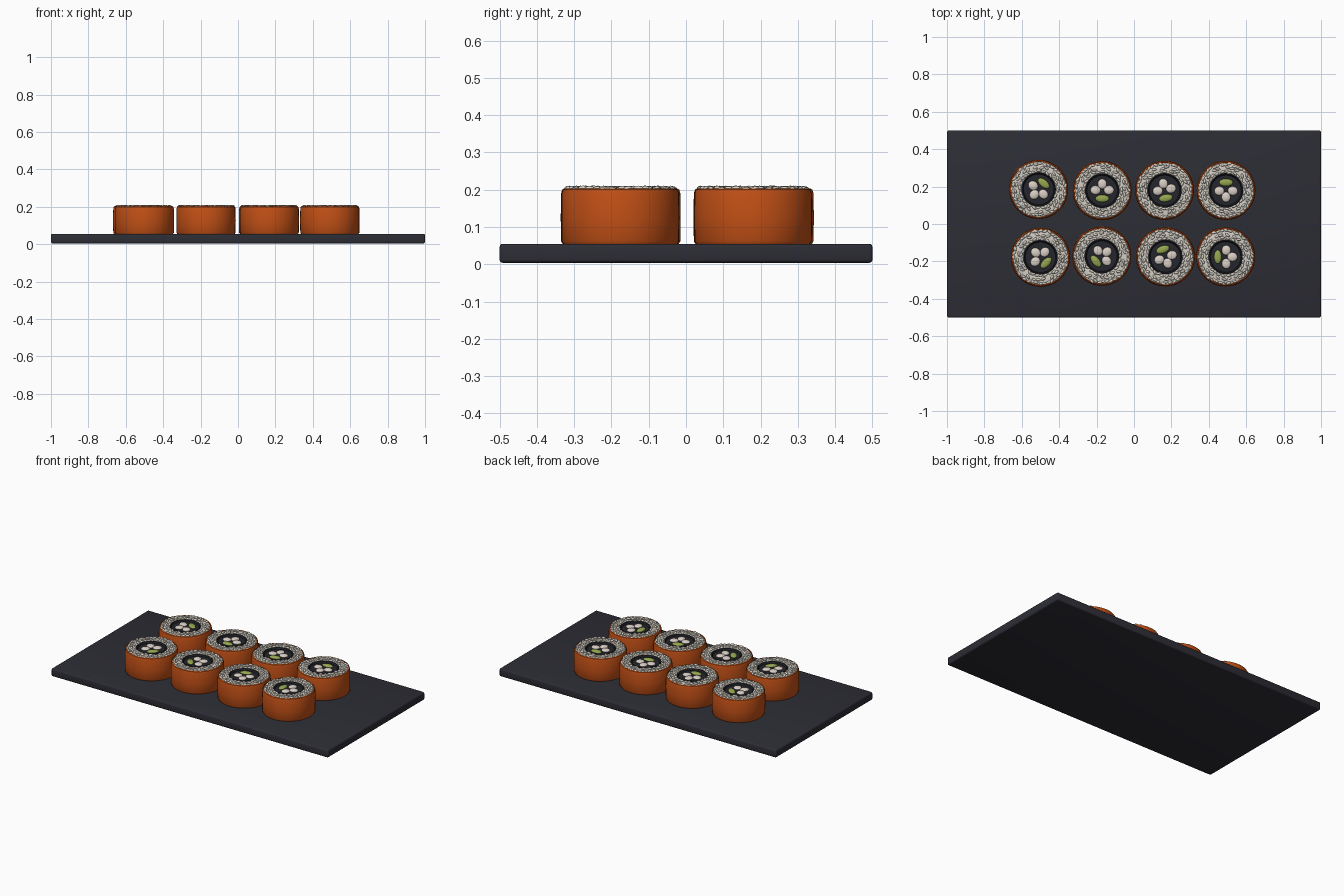
import bpy, bmesh, math, random
from mathutils import Matrix, Vector

random.seed(7)
cube = bpy.data.objects.get("Cube")
if cube:
    bpy.data.objects.remove(cube, do_unlink=True)


def material(name, rgb):
    m = bpy.data.materials.new(name)
    m.use_nodes = True
    m.diffuse_color = (*rgb, 1)
    m.node_tree.nodes["Principled BSDF"].inputs["Base Color"].default_value = (*rgb, 1)
    return m


SLATE = material("dark slate", (0.026, 0.026, 0.036))
ORANGE = material("orange fish", (0.54, 0.08, 0.008))
RICE = material("rice white", (0.66, 0.62, 0.55))
NORI = material("seaweed black", (0.018, 0.019, 0.025))
CRAB = material("pale filling", (0.70, 0.62, 0.56))
GREEN = material("avocado green", (0.30, 0.38, 0.08))


def add_object(name, bm, mat, location=(0, 0, 0), angle=0.0):
    bmesh.ops.recalc_face_normals(bm, faces=bm.faces)
    mesh = bpy.data.meshes.new(name)
    bm.to_mesh(mesh)
    bm.free()
    mesh.materials.append(mat)
    ob = bpy.data.objects.new(name, mesh)
    ob.location = location
    ob.rotation_euler.z = angle
    bpy.context.collection.objects.link(ob)
    bpy.ops.object.select_all(action="DESELECT")
    ob.select_set(True)
    bpy.context.view_layer.objects.active = ob
    bpy.ops.object.shade_smooth_by_angle(angle=math.radians(35))
    return ob


def lathe(profile, steps=48):
    """Spin a closed (radius, height) profile round the z axis."""
    bm = bmesh.new()
    verts = [bm.verts.new((r, 0, z)) for r, z in profile]
    edges = [bm.edges.new((verts[i - 1], verts[i])) for i in range(len(verts))]
    bmesh.ops.spin(bm, geom=verts + edges, cent=(0, 0, 0), axis=(0, 0, 1),
                   angle=math.tau, steps=steps, use_duplicate=False)
    bmesh.ops.remove_doubles(bm, verts=bm.verts, dist=1e-5)
    return bm


def add_blob(bm, centre, size, turn, tilt=0.0, subdivisions=2):
    """Add one ellipsoid to the mesh."""
    matrix = (Matrix.Translation(centre) @ Matrix.Rotation(turn, 4, "Z")
              @ Matrix.Rotation(tilt, 4, "Y") @ Matrix.Diagonal((*size, 1)))
    bmesh.ops.create_icosphere(bm, subdivisions=subdivisions, radius=1, matrix=matrix)


def polar(radius, angle, z):
    return Vector((radius * math.cos(angle), radius * math.sin(angle), z))


def rice_grains():
    bm = bmesh.new()
    # Two crowded bands with a sparser one between
    for radius, count in ((0.101, 26), (0.120, 22), (0.139, 40)):
        for i in range(count):
            a = math.tau * (i + random.uniform(-0.3, 0.3)) / count
            r = radius + random.uniform(-0.005, 0.005)
            z = random.uniform(0.198, 0.203)
            turn = a + math.pi / 2 + random.uniform(-0.6, 0.6)
            add_blob(bm, polar(r, a, z), (0.014, 0.007, 0.008), turn,
                     random.uniform(-0.15, 0.15))
    return bm


def pale_sticks():
    bm = bmesh.new()
    for degrees in (95, 180, 265):
        c = polar(0.036, math.radians(degrees), 0.196)
        add_blob(bm, c, (0.027, 0.024, 0.010), math.radians(degrees), subdivisions=3)
    return bm


def avocado():
    bm = bmesh.new()
    add_blob(bm, (0.042, 0, 0.196), (0.020, 0.037, 0.010), 0, subdivisions=3)
    return bm


# Serving board
bm = bmesh.new()
bmesh.ops.create_cube(bm, size=1, matrix=Matrix.Diagonal((2, 1, 0.051, 1)))
bmesh.ops.bevel(bm, geom=bm.edges[:], offset=0.009, segments=3, profile=0.5,
                affect="EDGES")
add_object("serving_board", bm, SLATE, (0, 0, 0.0295))

# Closed ring profiles
SHELL = [(0.147, 0.055), (0.153, 0.055), (0.157, 0.062), (0.158, 0.125),
         (0.157, 0.190), (0.154, 0.200), (0.149, 0.203), (0.147, 0.198)]
RICE_RING = [(0.090, 0.056), (0.148, 0.056), (0.148, 0.198), (0.143, 0.201),
             (0.097, 0.201), (0.090, 0.198)]
NORI_CORE = [(0.0, 0.056), (0.092, 0.056), (0.092, 0.201), (0.089, 0.204),
             (0.085, 0.202), (0.081, 0.193), (0.0, 0.193)]

# Rolls: x, y, and the direction of the avocado piece in degrees
ROLLS = [(-0.51, 0.185, 50), (-0.17, 0.178, -90), (0.163, 0.18, -80), (0.492, 0.18, 90),
         (-0.50, -0.178, -45), (-0.172, -0.172, -140), (0.168, -0.176, 110),
         (0.49, -0.176, 180)]

for n, (x, y, degrees) in enumerate(ROLLS, 1):
    parts = [("fish_wrap", lathe(SHELL), ORANGE),
             ("rice_ring", lathe(RICE_RING), RICE),
             ("rice_grains", rice_grains(), RICE),
             ("seaweed_core", lathe(NORI_CORE), NORI),
             ("pale_filling", pale_sticks(), CRAB),
             ("avocado_piece", avocado(), GREEN)]
    for name, bm, mat in parts:
        add_object(f"{name}_{n}", bm, mat, (x, y, 0), math.radians(degrees))
